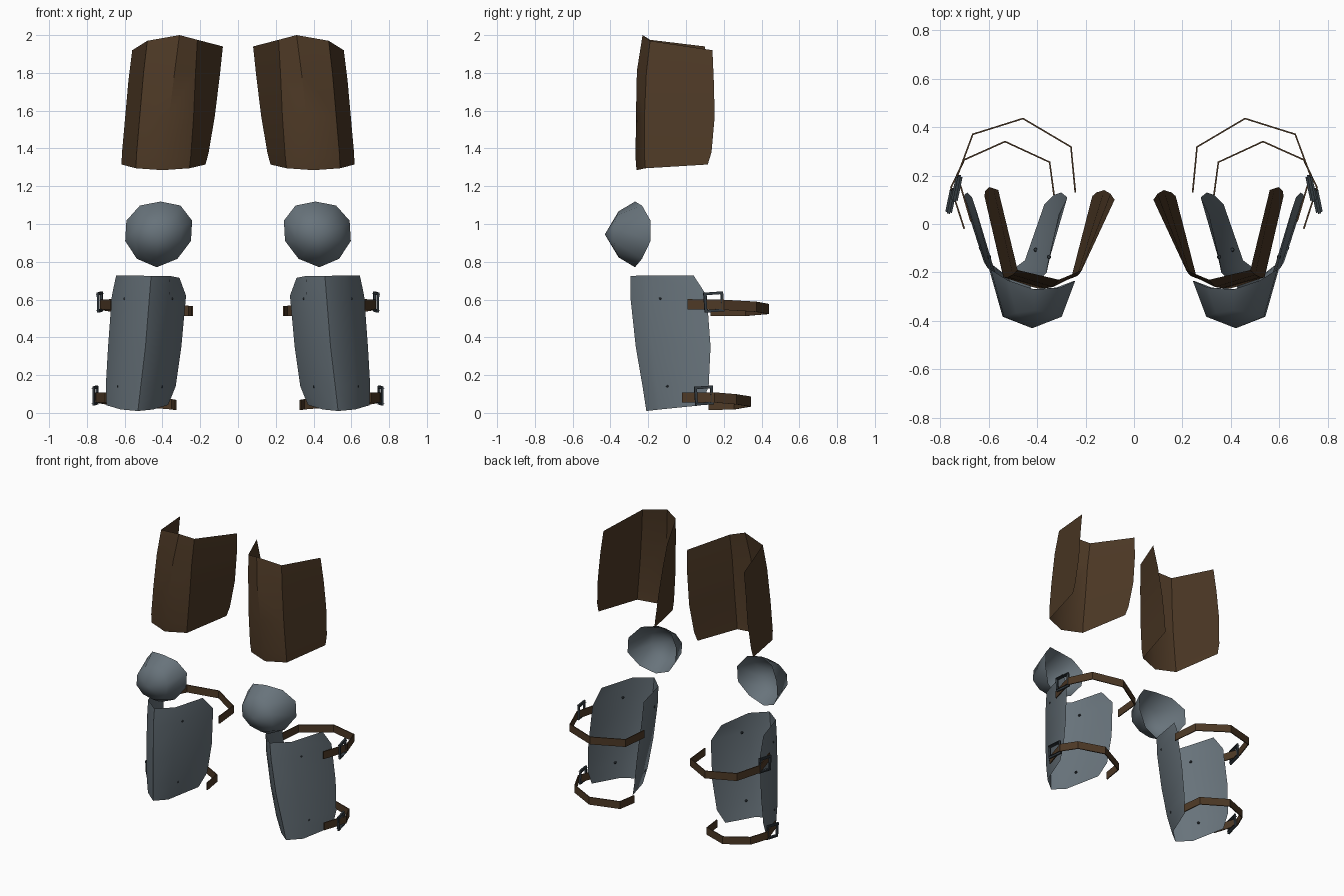
import bpy, bmesh, math
from mathutils import Vector

if "Cube" in bpy.data.objects:
    bpy.data.objects.remove(bpy.data.objects["Cube"])


def material(name, rgb):
    m = bpy.data.materials.new(name)
    m.diffuse_color = (*rgb, 1)
    m.use_nodes = True
    m.node_tree.nodes["Principled BSDF"].inputs["Base Color"].default_value = m.diffuse_color
    return m


LEATHER = material("brown leather", (0.075, 0.041, 0.019))
STEEL = material("blue grey steel", (0.138, 0.172, 0.198))
IRON = material("dark iron", (0.035, 0.046, 0.055))


def finish(name, bm, mat, thickness=0, smooth=40):
    """Turn a bmesh into a named object mirrored across x."""
    me = bpy.data.meshes.new(name)
    bm.to_mesh(me)
    bm.free()
    me.materials.append(mat)
    ob = bpy.data.objects.new(name, me)
    bpy.context.collection.objects.link(ob)
    bpy.ops.object.select_all(action='DESELECT')
    bpy.context.view_layer.objects.active = ob
    ob.select_set(True)
    if smooth:
        bpy.ops.object.shade_smooth_by_angle(angle=math.radians(smooth))
    if thickness:
        s = ob.modifiers.new("thickness", 'SOLIDIFY')
        s.thickness = thickness
        s.offset = 0
    mir = ob.modifiers.new("mirror", 'MIRROR')
    mir.use_mirror_merge = False
    return ob


def loft(rows, closed=False):
    """Skin rows of points with quads."""
    bm = bmesh.new()
    grid = [[bm.verts.new(p) for p in row] for row in rows]
    n = len(rows[0])
    for a, b in zip(grid, grid[1:]):
        for j in range(n if closed else n - 1):
            k = (j + 1) % n
            bm.faces.new((a[j], b[j], b[k], a[k]))
    return bm, grid


# Thigh plates: open U sections from top to bottom
thigh = [
    [(.08, .10, 1.94), (.215, -.19, 1.975), (.31, -.23, 2.0), (.48, -.19, 1.97), (.56, .14, 1.92)],
    [(.097, .125, 1.78), (.225, -.205, 1.80), (.335, -.26, 1.81), (.50, -.21, 1.80), (.58, .147, 1.76)],
    [(.123, .14, 1.57), (.235, -.215, 1.57), (.365, -.265, 1.57), (.52, -.22, 1.57), (.597, .152, 1.57)],
    [(.155, .13, 1.38), (.25, -.22, 1.36), (.395, -.267, 1.35), (.538, -.22, 1.36), (.614, .135, 1.38)],
    [(.172, .115, 1.315), (.257, -.215, 1.295), (.40, -.262, 1.285), (.54, -.215, 1.295), (.617, .115, 1.315)],
]
finish("thigh_plate", loft(thigh)[0], LEATHER)

# Shin plates, chamfered at the upper and lower back corners
shin = [
    [(.31, .04, .715), (.36, -.20, .725), (.46, -.295, .725), (.57, -.21, .728), (.645, .04, .728)],
    [(.275, .11, .62), (.365, -.20, .60), (.47, -.293, .60), (.585, -.20, .60), (.668, .11, .62)],
    [(.30, .13, .35), (.39, -.185, .35), (.49, -.266, .35), (.605, -.18, .35), (.688, .13, .35)],
    [(.33, .12, .14), (.42, -.165, .14), (.515, -.23, .14), (.62, -.155, .14), (.70, .12, .14)],
    [(.37, .08, .042), (.45, -.15, .018), (.53, -.21, .01), (.62, -.14, .018), (.695, .08, .04)],
]
finish("shin_plate", loft(shin)[0], STEEL)

# Knee domes with a rim that wraps back at the sides
rings = []
for rx, rz, y_mid, y_side in ((.125, .122, -.357, -.385), (.183, .174, -.27, -.205)):
    ring = []
    for i in range(10):
        a = math.tau * i / 10 + math.pi / 2
        c, s = math.cos(a), math.sin(a)
        y = y_mid + (y_side - y_mid) * c * c + (.025 * c if rx > .15 else 0)
        ring.append((.42 + rx * c - .01 * s, y, .945 + rz * s + .02 * abs(c) * (rx > .15)))
    rings.append(ring)
bm, grid = loft(rings[::-1], closed=True)
tip = bm.verts.new((.42, -.43, .945))
for i in range(10):
    bm.faces.new((grid[1][i], tip, grid[1][(i + 1) % 10]))
bmesh.ops.recalc_face_normals(bm, faces=bm.faces)
finish("knee_dome", bm, STEEL, smooth=70)

# Straps: flat bands bent around the calf
straps = {
    "upper_strap": [(.672, .01, .575), (.728, .20, .572), (.665, .37, .562),
                    (.458, .435, .55), (.26, .318, .54), (.242, .13, .54)],
    "lower_strap": [(.70, -.02, .082), (.755, .15, .082), (.70, .265, .072),
                    (.532, .34, .06), (.348, .255, .045), (.33, .12, .042)],
}
for name, path in straps.items():
    top = [(x, y, z + .027) for x, y, z in path]
    low = [(x, y, z - .027) for x, y, z in path]
    finish(name, loft([top, low])[0], LEATHER, .007, 0)


# Buckles: square rings bowed outward, with a central prong
def buckle(name, center, size, yaw, roll):
    bm = bmesh.new()
    along = Vector((-math.sin(yaw), math.cos(yaw), 0))
    out = Vector((math.cos(yaw), math.sin(yaw), 0))
    up = Vector((0, 0, 1))
    u = along * math.cos(roll) + up * math.sin(roll)
    v = up * math.cos(roll) - along * math.sin(roll)
    c = Vector(center)
    loops = []
    for half, off in ((size, .006), (size - .014, .006), (size - .014, -.006), (size, -.006)):
        loops.append([bm.verts.new(c + u * (a * half) + v * (b * half) + out * off)
                      for a, b in ((-1, -1), (1, -1), (1, 1), (-1, 1))])
    for k in range(4):
        a, b = loops[k], loops[(k + 1) % 4]
        for j in range(4):
            m = (j + 1) % 4
            bm.faces.new((a[j], a[m], b[m], b[j]))
    # Pressed lips above and below the strap
    for side in (-1, 1):
        pts = [bm.verts.new(c + u * (a * size * .9) + v * (side * (size - .012)) + out * o)
               for a, o in ((-1, -.014), (1, -.014), (1, .014), (-1, .014))]
        bm.faces.new(pts)
    bmesh.ops.recalc_face_normals(bm, faces=bm.faces)
    finish(name, bm, IRON, 0, 0)


buckle("upper_buckle", (.731, .147, .587), .053, .2, .07)
buckle("lower_buckle", (.755, .095, .092), .05, .2, .07)

# Rivets along the inside of each shin wing
bm = bmesh.new()
for row in (shin[1], shin[3]):
    for corner, end in ((1, 0), (3, 4)):
        p = Vector(row[corner]).lerp(Vector(row[end]), .2)
        r = bmesh.ops.create_uvsphere(bm, u_segments=8, v_segments=4, radius=.009)
        bmesh.ops.translate(bm, verts=r["verts"], vec=p + Vector((.004 if end == 0 else -.004, .002, 0)))
finish("rivets", bm, IRON)
